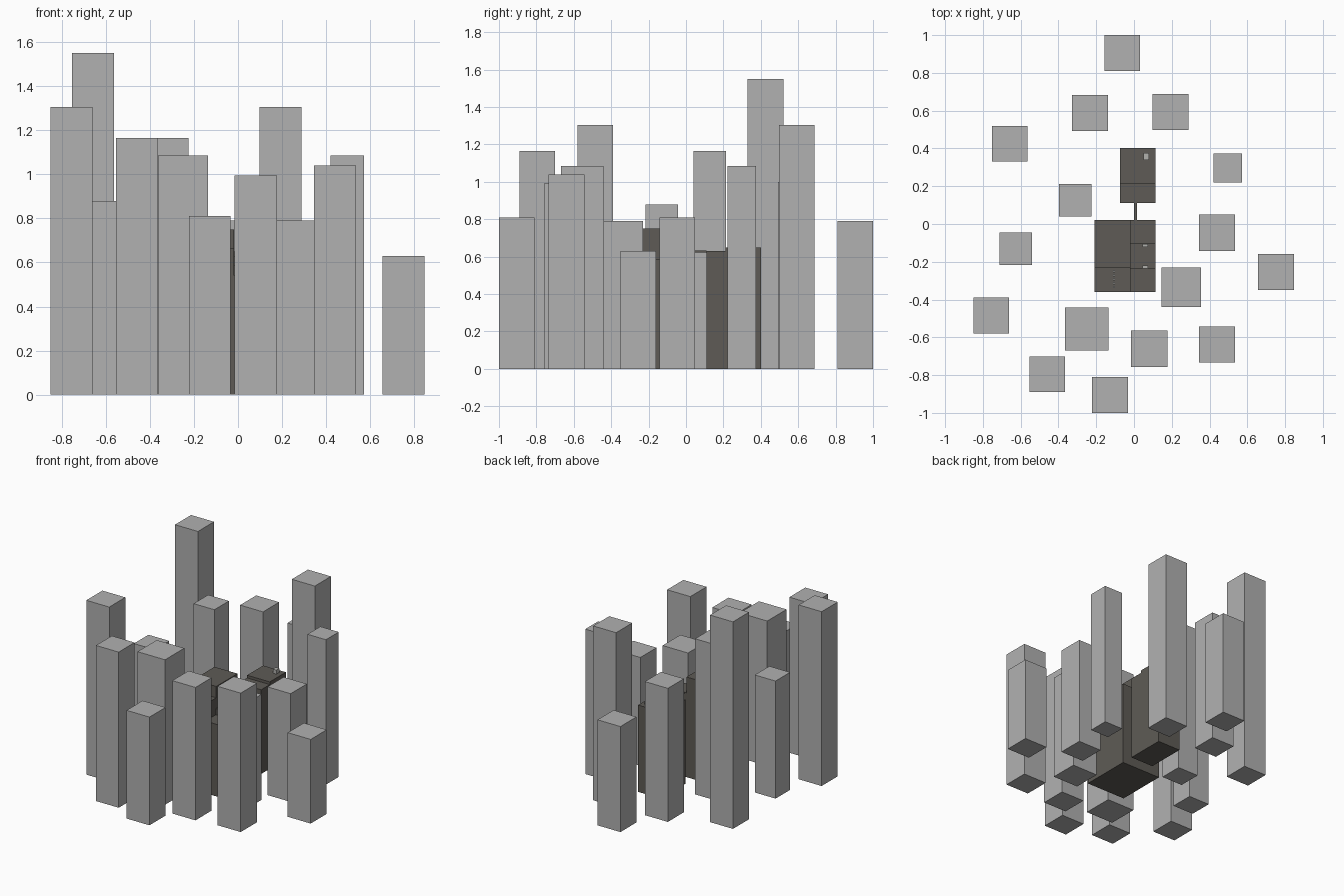
import bpy


def material(name, rgb):
    m = bpy.data.materials.new(name)
    m.diffuse_color = (*rgb, 1)
    return m


GREY = material("light grey", (0.44, 0.44, 0.44))
DARK = material("warm dark grey", (0.112, 0.105, 0.092))
PALE = material("pale grey", (0.44, 0.44, 0.42))


def box(name, x0, x1, y0, y1, z0, z1, mat):
    """Axis-aligned box from its limits."""
    bpy.ops.mesh.primitive_cube_add(
        size=1, location=((x0 + x1) / 2, (y0 + y1) / 2, (z0 + z1) / 2))
    ob = bpy.context.object
    ob.name = name
    ob.scale = (x1 - x0, y1 - y0, z1 - z0)
    bpy.ops.object.transform_apply(location=False, rotation=False, scale=True)
    ob.data.materials.append(mat)
    return ob


# Surrounding square towers: centre x, centre y, width, height
towers = [
    (-0.062, 0.905, 0.19, 0.79), (-0.232, 0.587, 0.19, 1.00),
    (0.193, 0.592, 0.19, 1.305), (-0.658, 0.425, 0.19, 1.55),
    (0.497, 0.297, 0.152, 1.085), (-0.31, 0.127, 0.172, 1.165),
    (0.44, -0.047, 0.192, 0.81), (-0.625, -0.13, 0.172, 0.88),
    (0.752, -0.255, 0.19, 0.63), (0.25, -0.335, 0.21, 0.79),
    (-0.756, -0.484, 0.19, 1.305), (-0.25, -0.555, 0.228, 1.085),
    (0.081, -0.66, 0.192, 0.995), (0.44, -0.638, 0.192, 1.04),
    (-0.46, -0.795, 0.188, 1.165), (-0.128, -0.905, 0.19, 0.81),
]
for i, (x, y, w, h) in enumerate(towers):
    box(f"tower_{i + 1}", x - w / 2, x + w / 2, y - w / 2, y + w / 2, 0, h, GREY)

# Central building: stepped blocks
box("main_block", -0.208, -0.018, -0.232, 0.02, 0, 0.75, DARK)
box("front_left_block", -0.208, -0.018, -0.36, -0.232, 0, 0.665, DARK)
for name, y0, y1, h in (("right_back_step", -0.103, 0.02, 0.63),
                        ("right_middle_step", -0.235, -0.103, 0.585),
                        ("right_front_step", -0.36, -0.235, 0.54)):
    box(name, -0.018, 0.115, y0, y1, 0, h, DARK)

# Rear building with a slightly higher back half
box("rear_front_block", -0.073, 0.115, 0.11, 0.212, 0, 0.63, DARK)
box("rear_back_block", -0.073, 0.115, 0.212, 0.402, 0, 0.65, DARK)

# Thin walkway between the buildings
box("walkway", 0.0, 0.015, 0.02, 0.11, 0.622, 0.632, DARK)

# Small roof details
box("roof_unit", 0.05, 0.08, 0.34, 0.375, 0.65, 0.68, PALE)
for i, (y, z) in enumerate(((-0.113, 0.585), (-0.227, 0.585))):
    box(f"step_unit_{i + 1}", 0.046, 0.074, y - 0.008, y + 0.008, z, z + 0.025, PALE)
for i in range(5):
    y = -0.25 - i * 0.021
    box(f"roof_vent_{i + 1}", -0.11, -0.1, y - 0.006, y + 0.006, 0.665, 0.673, PALE)
